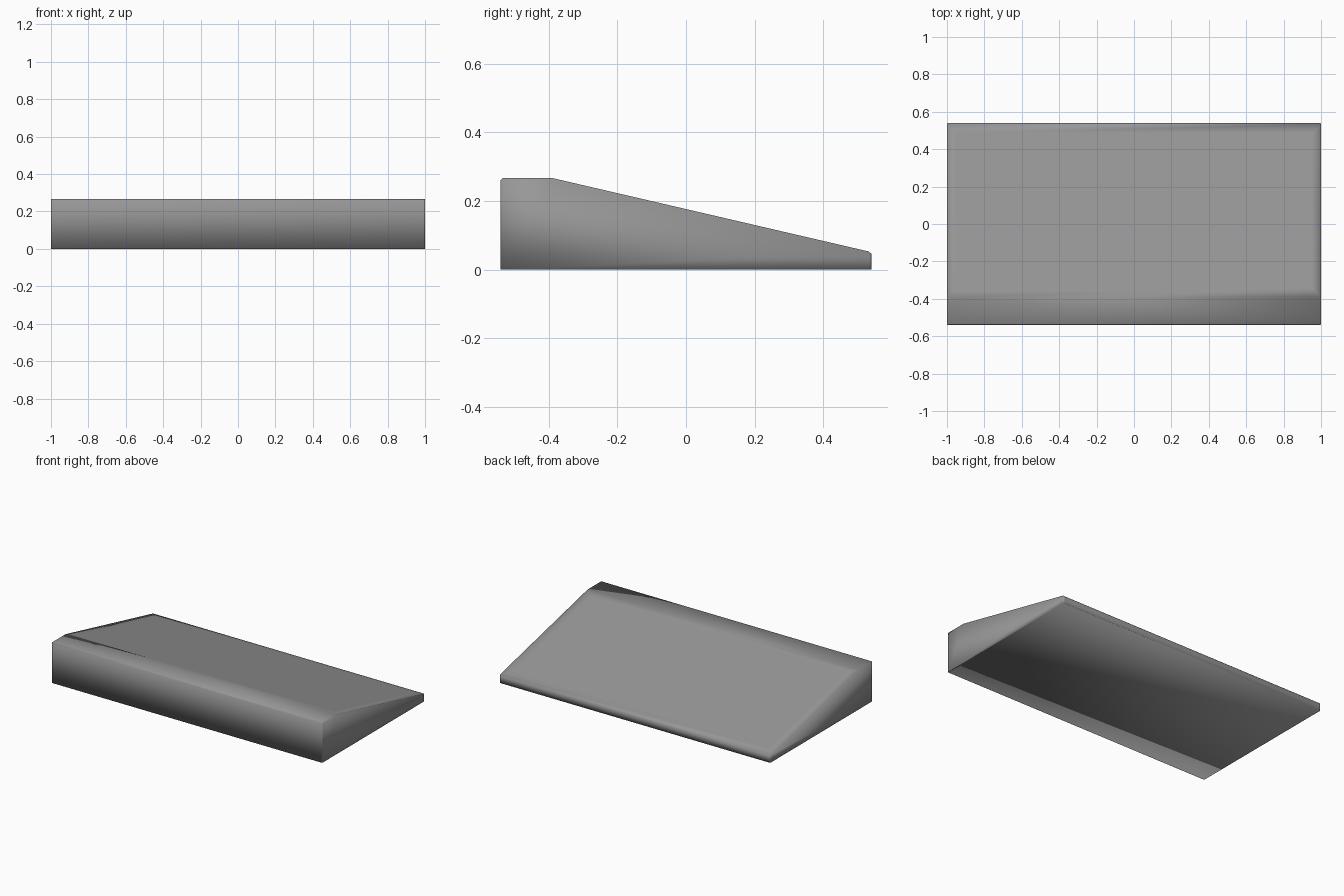
import bpy
import bmesh
from mathutils import Vector

if "Cube" in bpy.data.objects:
    bpy.data.objects.remove(bpy.data.objects["Cube"], do_unlink=True)

HALF_X, HALF_Y = 1.0, 0.54
RIM, GAP, DEPTH = 0.05, 0.003, 0.01

# Single matte grey for the whole model
grey = bpy.data.materials.new("matte_grey")
grey.use_nodes = True
grey.diffuse_color = (0.31, 0.31, 0.31, 1)
grey.node_tree.nodes["Principled BSDF"].inputs["Base Color"].default_value = grey.diffuse_color


def make_object(name, bm):
    bmesh.ops.recalc_face_normals(bm, faces=bm.faces)
    mesh = bpy.data.meshes.new(name)
    bm.to_mesh(mesh)
    bm.free()
    mesh.materials.append(grey)
    obj = bpy.data.objects.new(name, mesh)
    bpy.context.collection.objects.link(obj)
    return obj


def inset(bm, face, amount):
    bmesh.ops.inset_region(bm, faces=[face], thickness=amount, use_even_offset=True)


# Wedge body: side profile (y, z) swept across the width
profile = [(-HALF_Y, 0), (HALF_Y, 0), (HALF_Y, 0.046), (0.532, 0.053),
           (-0.39, 0.267), (-0.534, 0.267), (-HALF_Y, 0.261)]
bm = bmesh.new()
side = bm.faces.new([bm.verts.new((-HALF_X, y, z)) for y, z in profile])
sweep = bmesh.ops.extrude_face_region(bm, geom=[side])
bmesh.ops.translate(bm, vec=(2 * HALF_X, 0, 0),
                    verts=[v for v in sweep["geom"] if isinstance(v, bmesh.types.BMVert)])
bmesh.ops.recalc_face_normals(bm, faces=bm.faces)

# Rounded upright corners
uprights = [e for e in bm.edges
            if abs((e.verts[0].co - e.verts[1].co).normalized().z) > 0.99]
bmesh.ops.bevel(bm, geom=uprights, offset=0.018, segments=3, profile=0.5,
                affect='EDGES', clamp_overlap=True)
bm.normal_update()

# Shallow recess in the slope, leaving a rim
slope = max((f for f in bm.faces if f.normal.z > 0.9), key=lambda f: f.calc_area())
normal = slope.normal.copy()
inset(bm, slope, RIM)
opening = [v.co.copy() for v in slope.verts]
rim_edges = list(slope.edges)
inset(bm, slope, 0.0005)
for v in slope.verts:
    v.co -= normal * DEPTH
for f in bm.faces:
    f.smooth = True
for e in rim_edges + list(slope.edges):
    e.smooth = False
make_object("wedge_body", bm)

# Flush cover panel with a hairline gap all round
bm = bmesh.new()
centre = sum(opening, Vector()) / len(opening)
cover = bm.faces.new([bm.verts.new(co) for co in opening])
bm.normal_update()
inset(bm, cover, GAP)
bmesh.ops.delete(bm, geom=[f for f in bm.faces if f is not cover], context='FACES')
base = bmesh.ops.extrude_face_region(bm, geom=[cover], use_keep_orig=True)
bmesh.ops.translate(bm, vec=-normal * DEPTH * 0.9,
                    verts=[v for v in base["geom"] if isinstance(v, bmesh.types.BMVert)])
make_object("cover_panel", bm)
